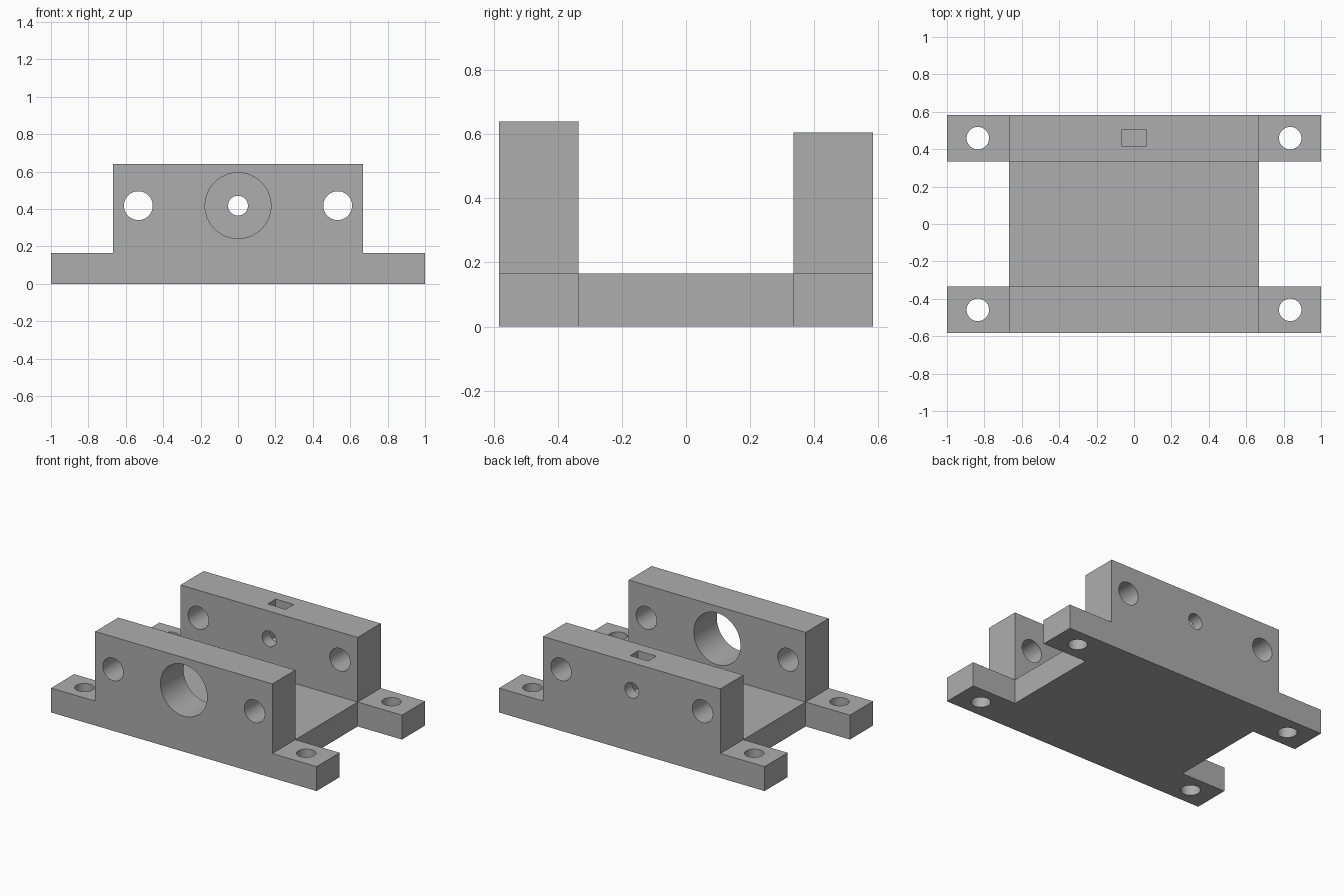
import bpy
import bmesh
import math
from mathutils import Matrix, Vector

default = bpy.data.objects.get("Cube")
if default:
    bpy.data.objects.remove(default, do_unlink=True)

# Shared dimensions
HALF_LENGTH = 1.0
HALF_BODY = 0.667
OUTER_Y, INNER_Y = 0.583, 0.335
MID_Y = (OUTER_Y + INNER_Y) / 2
BASE_Z = 0.166
BORE_Z = 0.418

grey = bpy.data.materials.new("plain grey")
grey.use_nodes = True
colour = (0.42, 0.42, 0.42, 1)
grey.diffuse_color = colour
grey.node_tree.nodes["Principled BSDF"].inputs["Base Color"].default_value = colour


def make_object(name, bm):
    bmesh.ops.recalc_face_normals(bm, faces=bm.faces)
    mesh = bpy.data.meshes.new(name)
    bm.to_mesh(mesh)
    bm.free()
    obj = bpy.data.objects.new(name, mesh)
    bpy.context.collection.objects.link(obj)
    mesh.materials.append(grey)
    return obj


def box(name, low, high):
    low, high = Vector(low), Vector(high)
    bm = bmesh.new()
    bmesh.ops.create_cube(bm, size=1)
    bmesh.ops.scale(bm, vec=high - low, verts=bm.verts)
    bmesh.ops.translate(bm, vec=(low + high) / 2, verts=bm.verts)
    return make_object(name, bm)


def cylinder(name, centre, radius, depth, along_y):
    bm = bmesh.new()
    turn = Matrix.Rotation(math.pi / 2, 4, "X") if along_y else Matrix()
    bmesh.ops.create_cone(bm, cap_ends=True, segments=64, radius1=radius,
                          radius2=radius, depth=depth,
                          matrix=Matrix.Translation(centre) @ turn)
    return make_object(name, bm)


def end_block(name, y_low, y_high, top):
    """Upright wall with a low mounting foot at each end."""
    right_half = [(HALF_LENGTH, 0), (HALF_LENGTH, BASE_Z),
                  (HALF_BODY, BASE_Z), (HALF_BODY, top)]
    outline = right_half + [(-x, z) for x, z in reversed(right_half)]
    bm = bmesh.new()
    face = bm.faces.new([bm.verts.new((x, y_low, z)) for x, z in outline])
    extruded = bmesh.ops.extrude_face_region(bm, geom=[face])["geom"]
    verts = [v for v in extruded if isinstance(v, bmesh.types.BMVert)]
    bmesh.ops.translate(bm, vec=(0, y_high - y_low, 0), verts=verts)
    return make_object(name, bm)


def cut(obj, cutters):
    for cutter in cutters:
        mod = obj.modifiers.new(cutter.name, "BOOLEAN")
        mod.operation = "DIFFERENCE"
        mod.solver = "EXACT"
        mod.object = cutter
        cutter.hide_render = True
    # Bake the cuts, then discard the cutters
    bpy.context.view_layer.update()
    evaluated = obj.evaluated_get(bpy.context.evaluated_depsgraph_get())
    mesh = bpy.data.meshes.new_from_object(evaluated)
    obj.modifiers.clear()
    obj.data = mesh
    for cutter in cutters:
        bpy.data.objects.remove(cutter, do_unlink=True)
    bpy.ops.object.select_all(action="DESELECT")
    obj.select_set(True)
    bpy.context.view_layer.objects.active = obj
    bpy.ops.object.shade_smooth_by_angle(angle=math.radians(30))


def block_holes(y, bore_radius):
    """Central bore, two rod holes and two screw holes in the feet."""
    holes = [cylinder("bore_cutter", (0, y, BORE_Z), bore_radius, 0.6, True)]
    for side in (-1, 1):
        holes.append(cylinder("rod_cutter", (side * 0.533, y, BORE_Z), 0.077, 0.6, True))
        holes.append(cylinder("screw_cutter", (side * 0.835, y, 0.08), 0.06, 0.6, False))
    return holes


# Deck joining the two end blocks
box("base_deck", (-HALF_BODY, -INNER_Y, 0), (HALF_BODY, INNER_Y, BASE_Z))

# Front block with the large bearing bore
front = end_block("front_block", -OUTER_Y, -INNER_Y, 0.64)
cut(front, block_holes(-MID_Y, 0.176))

# Back block with a small bore and a nut slot open at the top
back = end_block("back_block", INNER_Y, OUTER_Y, 0.606)
slot = box("nut_slot_cutter", (-0.068, 0.417, 0.35), (0.068, 0.503, 0.8))
cut(back, block_holes(MID_Y, 0.053) + [slot])
